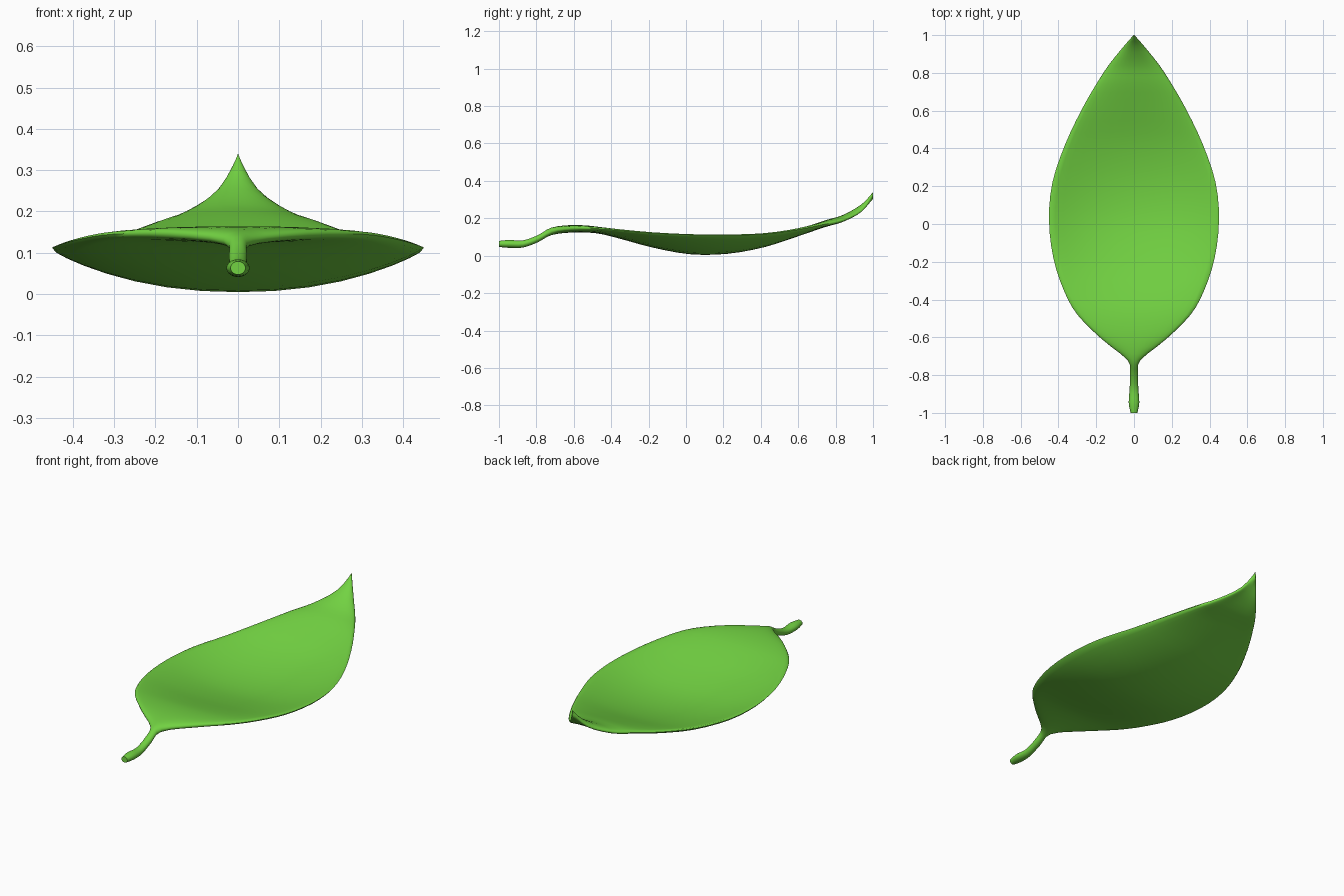
import bpy, bmesh, math

if "Cube" in bpy.data.objects:
    bpy.data.objects.remove(bpy.data.objects["Cube"])

# Stations from stem end to leaf tip: y, half width, midrib z, rim z, half thickness
STATIONS = [
    (-1.00, .018, .063, .063, .016),
    (-.945, .028, .063, .063, .021),
    (-.87, .023, .063, .063, .019),
    (-.79, .022, .092, .092, .019),
    (-.72, .035, .130, .130, .020),
    (-.61, .170, .144, .146, .020),
    (-.48, .300, .138, .145, .018),
    (-.35, .372, .108, .135, .018),
    (-.18, .427, .062, .121, .018),
    (.02, .450, .026, .112, .018),
    (.22, .432, .028, .110, .018),
    (.42, .365, .064, .116, .018),
    (.60, .280, .122, .140, .018),
    (.74, .200, .170, .168, .018),
    (.84, .135, .200, .190, .018),
    (.94, .055, .258, .240, .018),
    (1.00, .002, .322, .322, .018),
]
SIDES = 32
STEPS = 3


def spline(a, b, c, d, t):
    """Smooth interpolation between stations b and c."""
    return [0.5 * (2 * q + (r - p) * t + (2 * p - 5 * q + 4 * r - s) * t * t
                   + (3 * q - p - 3 * r + s) * t ** 3)
            for p, q, r, s in zip(a, b, c, d)]


def section(y, w, mid, rim, h):
    """Closed cross-section: round on the stem, a thin dish on the blade."""
    blade = min(1, max(0, (w - .03) / .15))
    power = 1 - .4 * blade
    pts = []
    for i in range(SIDES):
        a = 2 * math.pi * i / SIDES
        c, s = math.cos(a), math.sin(a)
        thick = math.copysign(abs(s) ** power, s) * h
        pts.append((w * c, y, mid + (rim - mid) * abs(c) ** 2.2 + thick))
    return pts


# Leaf blade and stem as one loft
rows = []
n = len(STATIONS)
for k in range(n - 1):
    quad = [STATIONS[min(max(k + j, 0), n - 1)] for j in (-1, 0, 1, 2)]
    rows += [spline(*quad, t / STEPS) for t in range(STEPS)]
rows.append(STATIONS[-1])

bm = bmesh.new()
rings = [[bm.verts.new(p) for p in section(*r)] for r in rows]
for r0, r1 in zip(rings, rings[1:]):
    for i in range(SIDES):
        j = (i + 1) % SIDES
        bm.faces.new((r0[i], r0[j], r1[j], r1[i]))
bm.faces.new(rings[0])
bm.faces.new(rings[-1])
bmesh.ops.recalc_face_normals(bm, faces=bm.faces[:])
mesh = bpy.data.meshes.new("leaf")
bm.to_mesh(mesh)
bm.free()
leaf = bpy.data.objects.new("leaf", mesh)
bpy.context.collection.objects.link(leaf)

# Green material
green = bpy.data.materials.new("leaf_green")
green.diffuse_color = (.17, .65, .055, 1)
green.use_nodes = True
green.node_tree.nodes["Principled BSDF"].inputs["Base Color"].default_value = green.diffuse_color
mesh.materials.append(green)

# Smooth shading with sharp stem end
bpy.context.view_layer.objects.active = leaf
leaf.select_set(True)
bpy.ops.object.shade_smooth_by_angle(angle=math.radians(50))
